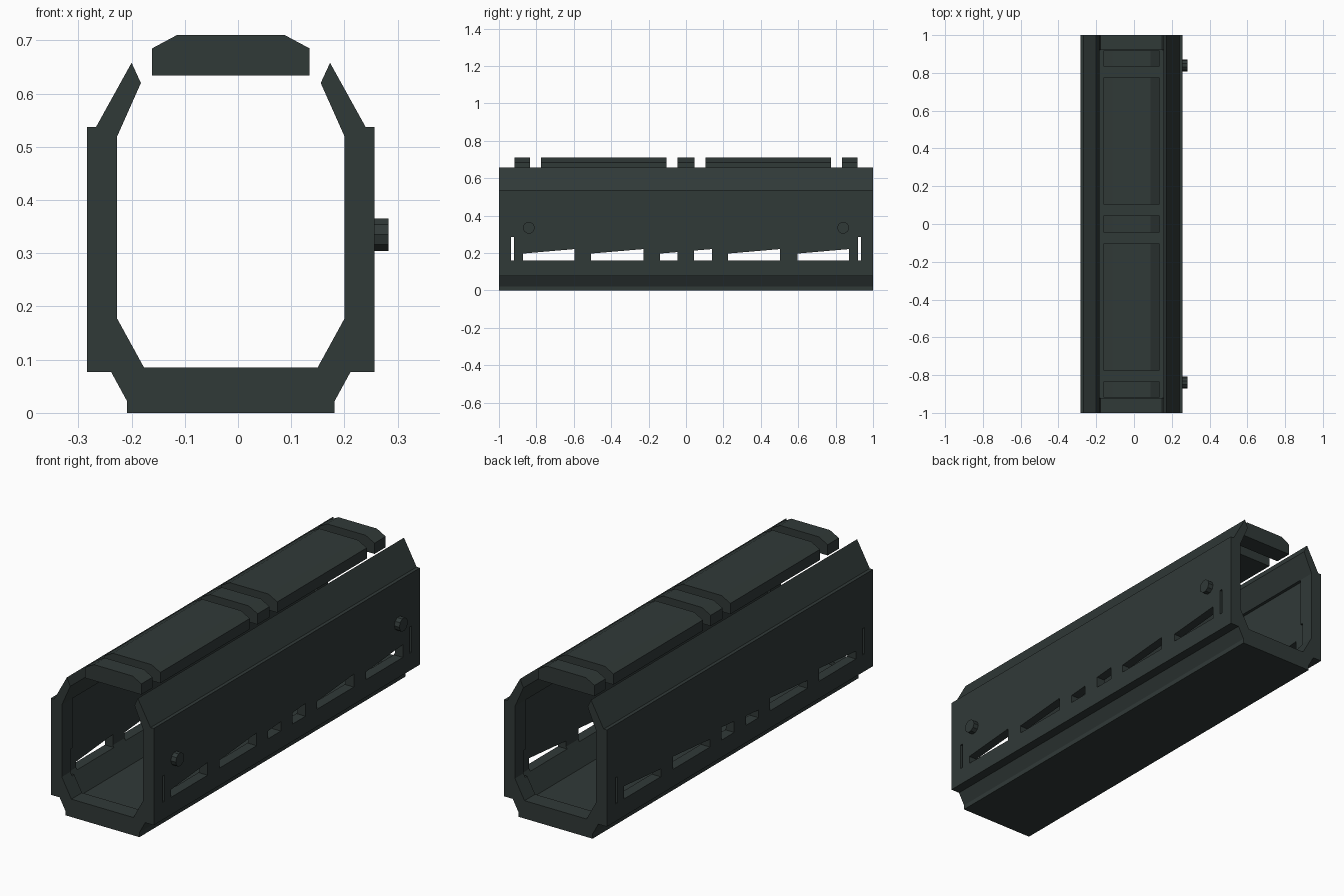
import bpy, bmesh, math
from mathutils import Matrix

if "Cube" in bpy.data.objects:
    bpy.data.objects.remove(bpy.data.objects["Cube"])

CX = -0.0135  # the housing sits slightly left because the bolts stick out on the right

mat = bpy.data.materials.new("dark green grey")
mat.diffuse_color = (0.030, 0.041, 0.039, 1)
mat.use_nodes = True
mat.node_tree.nodes["Principled BSDF"].inputs["Base Color"].default_value = mat.diffuse_color


def finish(name, bm):
    bmesh.ops.recalc_face_normals(bm, faces=bm.faces[:])
    me = bpy.data.meshes.new(name)
    bm.to_mesh(me)
    bm.free()
    me.materials.append(mat)
    ob = bpy.data.objects.new(name, me)
    bpy.context.collection.objects.link(ob)
    return ob


def prism(bm, pts, vec):
    """Extrude a closed loop of 3D points along vec."""
    a = [bm.verts.new(p) for p in pts]
    b = [bm.verts.new([p[i] + vec[i] for i in range(3)]) for p in pts]
    bm.faces.new(a)
    bm.faces.new(b[::-1])
    n = len(pts)
    for i in range(n):
        j = (i + 1) % n
        bm.faces.new((a[i], a[j], b[j], b[i]))


def mirrored(half):
    """Mirror a half profile (x offset, z) into a full loop."""
    return half + [(-x, z) for x, z in reversed(half)]


def along_y(bm, loop, y0, y1):
    prism(bm, [(CX + x, y0, z) for x, z in loop], (0, y1 - y0, 0))


def cut(ob, cutter):
    cutter.hide_render = True
    m = ob.modifiers.new("cut", 'BOOLEAN')
    m.operation = 'DIFFERENCE'
    m.solver = 'EXACT'
    m.object = cutter
    bpy.context.view_layer.objects.active = ob
    bpy.ops.object.modifier_apply(modifier=m.name)
    bpy.data.objects.remove(cutter)


# Open-topped housing, one extruded profile
bm = bmesh.new()
along_y(bm, mirrored([
    (0.195, 0), (0.195, 0.022), (0.225, 0.077), (0.2705, 0.077),
    (0.2705, 0.537), (0.2535, 0.537), (0.1865, 0.658), (0.169, 0.620),
    (0.2135, 0.520), (0.2135, 0.177), (0.163, 0.085)]), -1, 1)
housing = finish("housing", bm)

# Shallow recess inside, leaving a collar at each end
bm = bmesh.new()
along_y(bm, mirrored([(0.228, 0.52), (0.228, 0.17), (0.172, 0.07)]), -0.92, 0.92)
cut(housing, finish("recess_cutter", bm))

# Wedge slots and end slits through both walls: y0, y1, top z at each end
bm = bmesh.new()
for y0, y1, za, zb in [
        (-0.936, -0.92, 0.285, 0.285), (0.92, 0.936, 0.285, 0.285),
        (-0.872, -0.595, 0.197, 0.221), (-0.507, -0.227, 0.197, 0.221),
        (-0.14, -0.045, 0.197, 0.205), (0.043, 0.14, 0.213, 0.221),
        (0.225, 0.503, 0.197, 0.221), (0.595, 0.872, 0.197, 0.221)]:
    prism(bm, [(-0.5, y0, 0.16), (-0.5, y1, 0.16), (-0.5, y1, zb), (-0.5, y0, za)],
          (1, 0, 0))
cut(housing, finish("slot_cutter", bm))

# Separate chamfered top rail blocks
rail = mirrored([(0.148, 0.634), (0.148, 0.685), (0.1015, 0.71)])
for i, (y0, y1) in enumerate([(-0.918, -0.834), (-0.776, -0.103), (-0.045, 0.045),
                              (0.103, 0.776), (0.834, 0.918)]):
    bm = bmesh.new()
    along_y(bm, rail, y0, y1)
    finish(f"top_rail_block_{i + 1}", bm)

# Side bolts on the right wall
for name, y in (("front_bolt", -0.84), ("rear_bolt", 0.84)):
    bm = bmesh.new()
    bmesh.ops.create_cone(bm, cap_ends=True, segments=10, radius1=0.032, radius2=0.032,
                          depth=0.036,
                          matrix=Matrix.Translation((0.265, y, 0.335))
                          @ Matrix.Rotation(math.pi / 2, 4, 'Y'))
    finish(name, bm)
